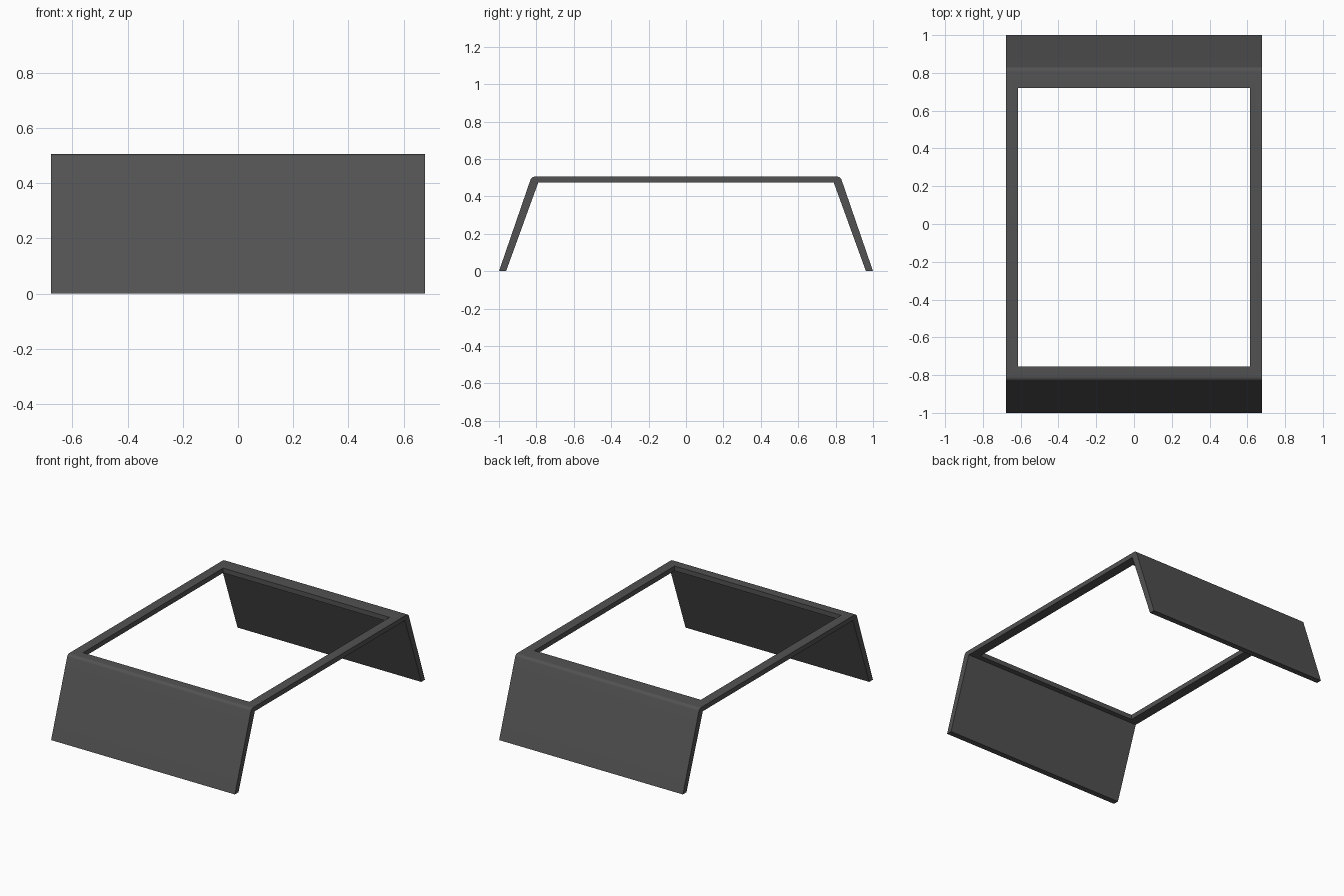
import bpy
import bmesh
from mathutils import Vector

cube = bpy.data.objects.get("Cube")
if cube:
    bpy.data.objects.remove(cube, do_unlink=True)

HALF_WIDTH = 0.677
TOP = 0.506
UNDERSIDE = 0.474


def make_material(name, colour):
    mat = bpy.data.materials.new(name)
    mat.use_nodes = True
    mat.diffuse_color = colour
    mat.node_tree.nodes["Principled BSDF"].inputs["Base Color"].default_value = colour
    return mat


def add_object(name, bm):
    bmesh.ops.recalc_face_normals(bm, faces=bm.faces)
    mesh = bpy.data.meshes.new(name)
    bm.to_mesh(mesh)
    bm.free()
    obj = bpy.data.objects.new(name, mesh)
    bpy.context.collection.objects.link(obj)
    return obj


def bend(start, corner, end, steps=6):
    """Rounded corner between two profile points."""
    a, b, c = Vector(start), Vector(corner), Vector(end)
    return [a.lerp(b, i / steps).lerp(b.lerp(c, i / steps), i / steps)
            for i in range(steps + 1)]


# Side profile in (y, z): front half, then mirrored to the back
outer = [Vector((-1, 0))] + bend((-0.832, 0.488), (-0.826, TOP), (-0.805, TOP))
inner = [Vector((-0.79, UNDERSIDE)), Vector((-0.962, 0))]
flip = lambda points: [Vector((-p.x, p.y)) for p in reversed(points)]
profile = outer + flip(outer) + flip(inner) + inner

# Folded frame: profile extruded across the width
bm = bmesh.new()
side = bm.faces.new([bm.verts.new((-HALF_WIDTH, p.x, p.y)) for p in profile])
extruded = bmesh.ops.extrude_face_region(bm, geom=[side])["geom"]
bmesh.ops.translate(bm, vec=(2 * HALF_WIDTH, 0, 0),
                    verts=[v for v in extruded if isinstance(v, bmesh.types.BMVert)])
frame = add_object("folded_frame", bm)
frame.data.materials.append(make_material("dark grey", (0.085, 0.085, 0.085, 1)))

# Rectangular opening through the top
bm = bmesh.new()
bmesh.ops.create_cube(bm, size=1)
bmesh.ops.scale(bm, vec=(1.226, 1.475, 0.3), verts=bm.verts)
bmesh.ops.translate(bm, vec=(0, -0.018, TOP), verts=bm.verts)
cutter = add_object("opening_cutter", bm)
cutter.hide_render = True

cut = frame.modifiers.new("opening", "BOOLEAN")
cut.operation = "DIFFERENCE"
cut.solver = "EXACT"
cut.object = cutter
bpy.context.view_layer.objects.active = frame
frame.select_set(True)
bpy.ops.object.modifier_apply(modifier=cut.name)
bpy.data.objects.remove(cutter, do_unlink=True)

# Smooth bends, crisp edges
bpy.ops.object.shade_smooth_by_angle(angle=0.5)
